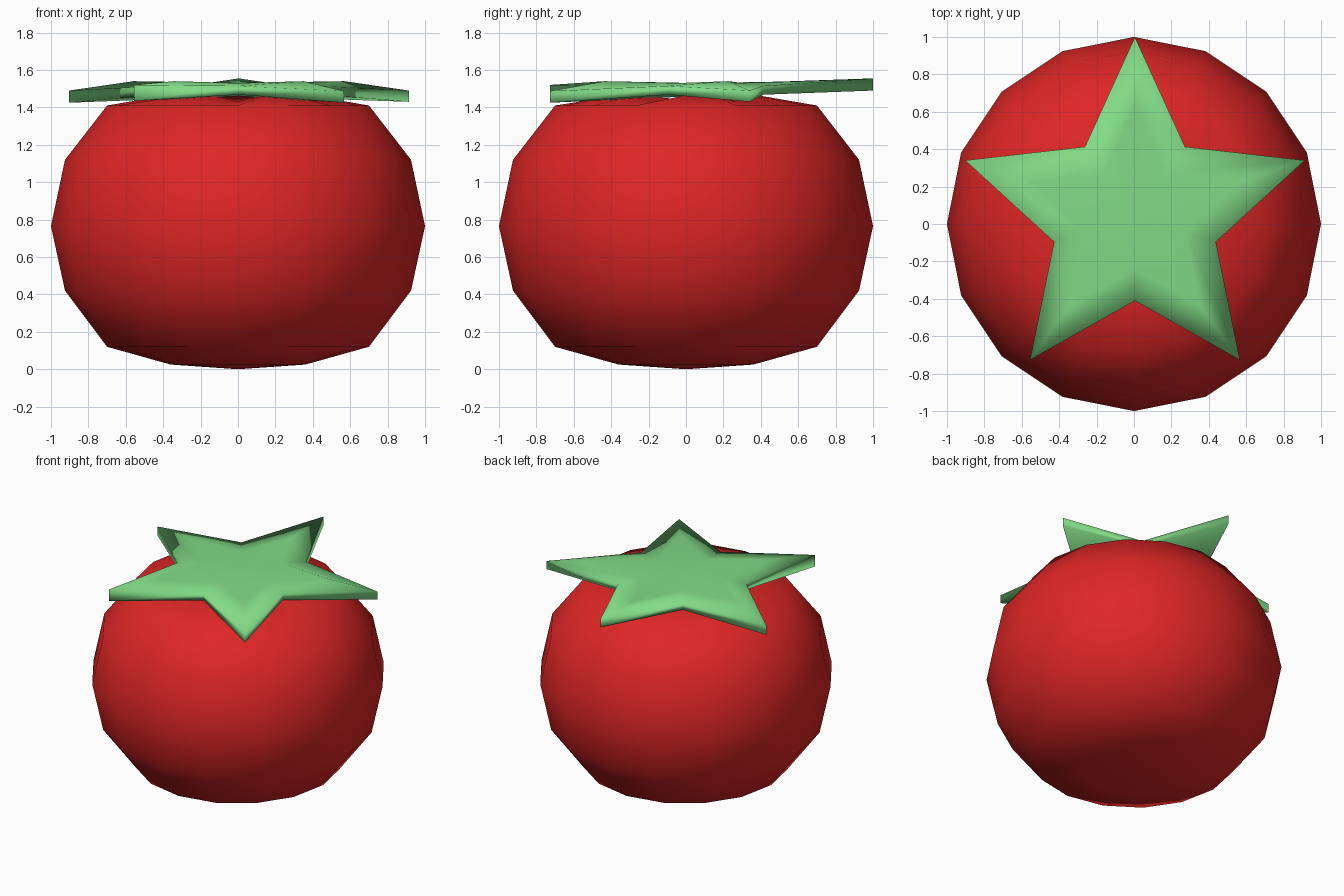
import bpy, bmesh, math

cube = bpy.data.objects.get("Cube")
if cube:
    bpy.data.objects.remove(cube)


def material(name, rgb):
    m = bpy.data.materials.new(name)
    m.use_nodes = True
    m.diffuse_color = (*rgb, 1)
    m.node_tree.nodes["Principled BSDF"].inputs["Base Color"].default_value = (*rgb, 1)
    return m


def finish(name, bm, mat):
    bmesh.ops.recalc_face_normals(bm, faces=bm.faces)
    for f in bm.faces:
        f.smooth = True
    me = bpy.data.meshes.new(name)
    bm.to_mesh(me)
    bm.free()
    me.materials.append(mat)
    ob = bpy.data.objects.new(name, me)
    bpy.context.collection.objects.link(ob)
    return ob


def skin(bm, rings, start, end):
    """Join closed rings with quads and fan both ends to a point."""
    n = len(rings[0])
    rows = [[bm.verts.new(p) for p in r] for r in rings]
    a, b = bm.verts.new(start), bm.verts.new(end)
    for i in range(n):
        j = (i + 1) % n
        for lo, hi in zip(rows, rows[1:]):
            bm.faces.new((lo[i], lo[j], hi[j], hi[i]))
        bm.faces.new((a, rows[0][j], rows[0][i]))
        bm.faces.new((b, rows[-1][i], rows[-1][j]))


# Fruit: squat 16-sided ball with small dents between the leaf points
SIDES = 16
profile = [(0.36, 0.025), (0.70, 0.12), (0.925, 0.42), (1.0, 0.765),
           (0.925, 1.12), (0.70, 1.41), (0.38, 1.465)]
dents = {2, 6, 9, 12, 15}
rings = []
for k, (r, z) in enumerate(profile):
    ring = []
    for i in range(SIDES):
        a = 2 * math.pi * i / SIDES
        dip = 0.035 if k == len(profile) - 1 and i in dents else 0
        ring.append((r * math.cos(a), r * math.sin(a), z - dip))
    rings.append(ring)
bm = bmesh.new()
skin(bm, rings, (0, 0, 0), (0, 0, 1.44))
finish("fruit_body", bm, material("ripe red", (0.73, 0.019, 0.019)))

# Leaf crown: thick five-pointed star with drooping tips and a raised middle
CX, CY, TIP, NOTCH = 0.005, 0.045, 0.955, 0.455
# (bottom, top) heights of the tips, counter-clockwise from the back
tips = [(1.49, 1.555), (1.425, 1.49), (1.435, 1.52), (1.425, 1.487), (1.43, 1.49)]


def star(scale, height):
    pts = []
    for i in range(10):
        a = math.pi / 2 + i * math.pi / 5
        r = scale * (NOTCH if i % 2 else TIP)
        pts.append((CX + r * math.cos(a), CY + r * math.sin(a), height(i)))
    return pts


lower = star(1, lambda i: 1.468 if i % 2 else tips[i // 2][0])
upper = star(1, lambda i: 1.515 if i % 2 else tips[i // 2][1])
raised = star(0.62, lambda i: 1.53 if i % 2 else 1.54)
bm = bmesh.new()
skin(bm, [lower, upper, raised], (CX, CY, 1.46), (CX, CY, 1.53))
finish("leaf_crown", bm, material("leaf green", (0.223, 0.708, 0.242)))
